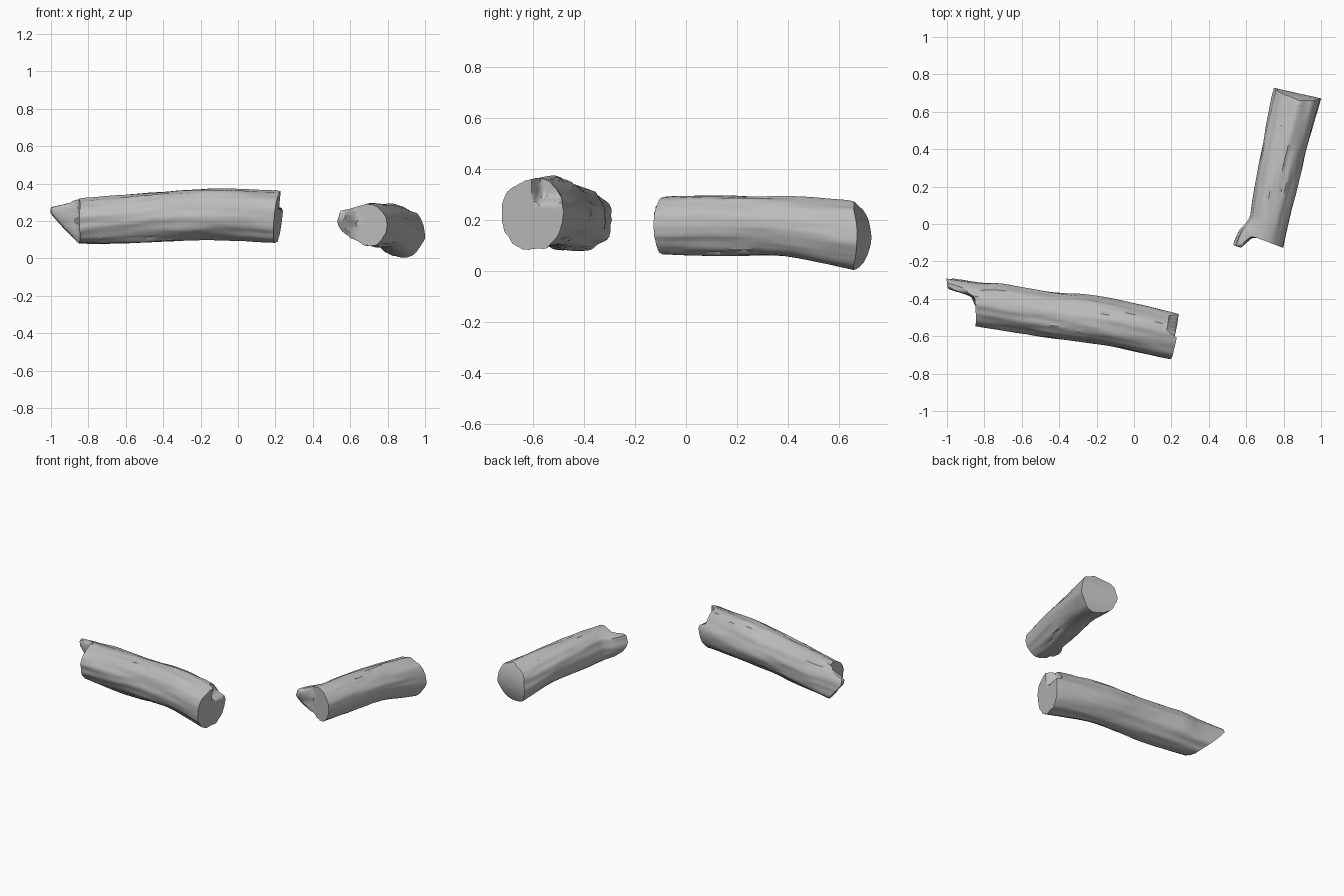
import bpy
import bmesh
import math
from mathutils import Vector, noise

cube = bpy.data.objects.get("Cube")
if cube:
    bpy.data.objects.remove(cube, do_unlink=True)

bark = bpy.data.materials.new("grey wood")
bark.use_nodes = True
bark.diffuse_color = (0.5, 0.5, 0.5, 1)
node = bark.node_tree.nodes["Principled BSDF"]
node.inputs["Base Color"].default_value = (0.5, 0.5, 0.5, 1)
node.inputs["Roughness"].default_value = 0.9

SIDES, STEPS = 56, 64
CAP_SCALES = (0.96, 0.8, 0.65, 0.5, 0.35, 0.2)


def ramp(x, low, high):
    k = min(1, max(0, (x - low) / (high - low)))
    return k * k * (3 - 2 * k)


def along(points, t):
    """Smooth interpolation through evenly spaced values."""
    n = len(points) - 1
    i = min(int(t * n), n - 1)
    f = t * n - i
    p = [points[min(max(j, 0), n)] for j in range(i - 1, i + 3)]
    return (p[1] * 2 + (p[2] - p[0]) * f
            + (p[0] * 2 - p[1] * 5 + p[2] * 4 - p[3]) * f ** 2
            + (p[1] * 3 - p[0] - p[2] * 3 + p[3]) * f ** 3) * 0.5


def make_log(name, path, widths, heights, cut, splinter, bulge, seed):
    """Sweep a knotty cross-section; cut and splinter shape the two ends."""
    path = [Vector(p) for p in path]
    axis = path[-1] - path[0]
    length = axis.length
    axis.z = 0
    axis.normalize()
    side = axis.cross(Vector((0, 0, 1)))
    bm = bmesh.new()

    def section(t, a):
        c, s = math.cos(a), math.sin(a)
        z = t * length
        broad = noise.noise(Vector((c * 1.6, s * 1.6, z * 3 + seed)))
        ridge = noise.noise(Vector((c * 4, s * 4, z * 2.5 + seed * 2)))
        fine = noise.noise(Vector((c * 7, s * 7, z * 9 + seed)))
        r = 1 + 0.08 * broad + 0.06 * ridge + 0.02 * fine
        # long narrow cracks in the bark
        for at, begin, end in ((1.15, 0.02, 0.45), (1.9, 0.3, 0.75), (4.2, 0.4, 0.9)):
            gap = abs(a - at - 0.12 * math.sin(z * 9 + seed))
            r -= 0.05 * max(0, 1 - gap / 0.1) * ramp(t, begin, begin + 0.1) * ramp(-t, -end, 0.1 - end)
        return along(widths, t) * c * r, along(heights, t) * s * r

    def vert(t, u, v):
        # end shaping fades in close to each end
        e = splinter(u, v) * ramp(t, 0.93, 1) - cut(u, v) * ramp(-t, -0.07, 0)
        shift = bulge * ramp(t, 0.82, 1) * ramp(u, 0.02, 0.1) * ramp(v, -0.12, 0)
        pos = along(path, t) + axis * e + side * (u + shift) + Vector((0, 0, v))
        return bm.verts.new(pos)

    angles = [2 * math.pi * i / SIDES for i in range(SIDES)]
    rings = []
    for s in reversed(CAP_SCALES):
        rings.append([vert(0, *(s * k for k in section(0, a))) for a in angles])
    for j in range(STEPS + 1):
        rings.append([vert(j / STEPS, *section(j / STEPS, a)) for a in angles])
    for s in CAP_SCALES:
        rings.append([vert(1, *(s * k for k in section(1, a))) for a in angles])
    for lower, upper in zip(rings, rings[1:]):
        for i in range(SIDES):
            k = (i + 1) % SIDES
            bm.faces.new((lower[i], lower[k], upper[k], upper[i]))
    bm.faces.new(reversed(rings[0]))
    bm.faces.new(rings[-1])
    bmesh.ops.recalc_face_normals(bm, faces=bm.faces)

    mesh = bpy.data.meshes.new(name)
    bm.to_mesh(mesh)
    bm.free()
    mesh.materials.append(bark)
    obj = bpy.data.objects.new(name, mesh)
    bpy.context.collection.objects.link(obj)
    bpy.ops.object.select_all(action="DESELECT")
    obj.select_set(True)
    bpy.context.view_layer.objects.active = obj
    bpy.ops.object.shade_smooth_by_angle(angle=math.radians(40))


# Long log: notched sawn end, splinter on the broken end
def long_cut(u, v):
    return 0.1 * v - 0.06 * ramp(u, 0.0, 0.03) * ramp(v, 0.04, 0.07)


def long_splinter(u, v):
    tongue = ramp(u, 0.015, 0.05) * min(1, max(0, (v + 0.12) / 0.16))
    return 0.14 * tongue * (1 - 0.75 * ramp(v, 0.07, 0.1)) + 0.25 * u - 0.02


make_log("long_log",
         [(0.215, -0.605, 0.222), (-0.15, -0.525, 0.232), (-0.51, -0.475, 0.217), (-0.87, -0.41, 0.2)],
         [0.125, 0.125, 0.125, 0.128], [0.142, 0.135, 0.128, 0.12],
         long_cut, long_splinter, -0.03, 3.7)


# Short log: plain sawn end, small splinter bent outwards
def short_cut(u, v):
    return 0.03 - 2 * v * v


def short_splinter(u, v):
    tongue = ramp(u, 0.05, 0.075) * min(1, max(0, (v + 0.1) / 0.13))
    return 0.075 * tongue * (1 - 0.6 * ramp(v, 0.07, 0.1)) - 0.15 * u


make_log("short_log",
         [(0.87, 0.67, 0.135), (0.81, 0.42, 0.168), (0.75, 0.16, 0.178), (0.7, -0.09, 0.178)],
         [0.13, 0.115, 0.112, 0.102], [0.127, 0.118, 0.118, 0.112],
         short_cut, short_splinter, 0.06, 8.2)
